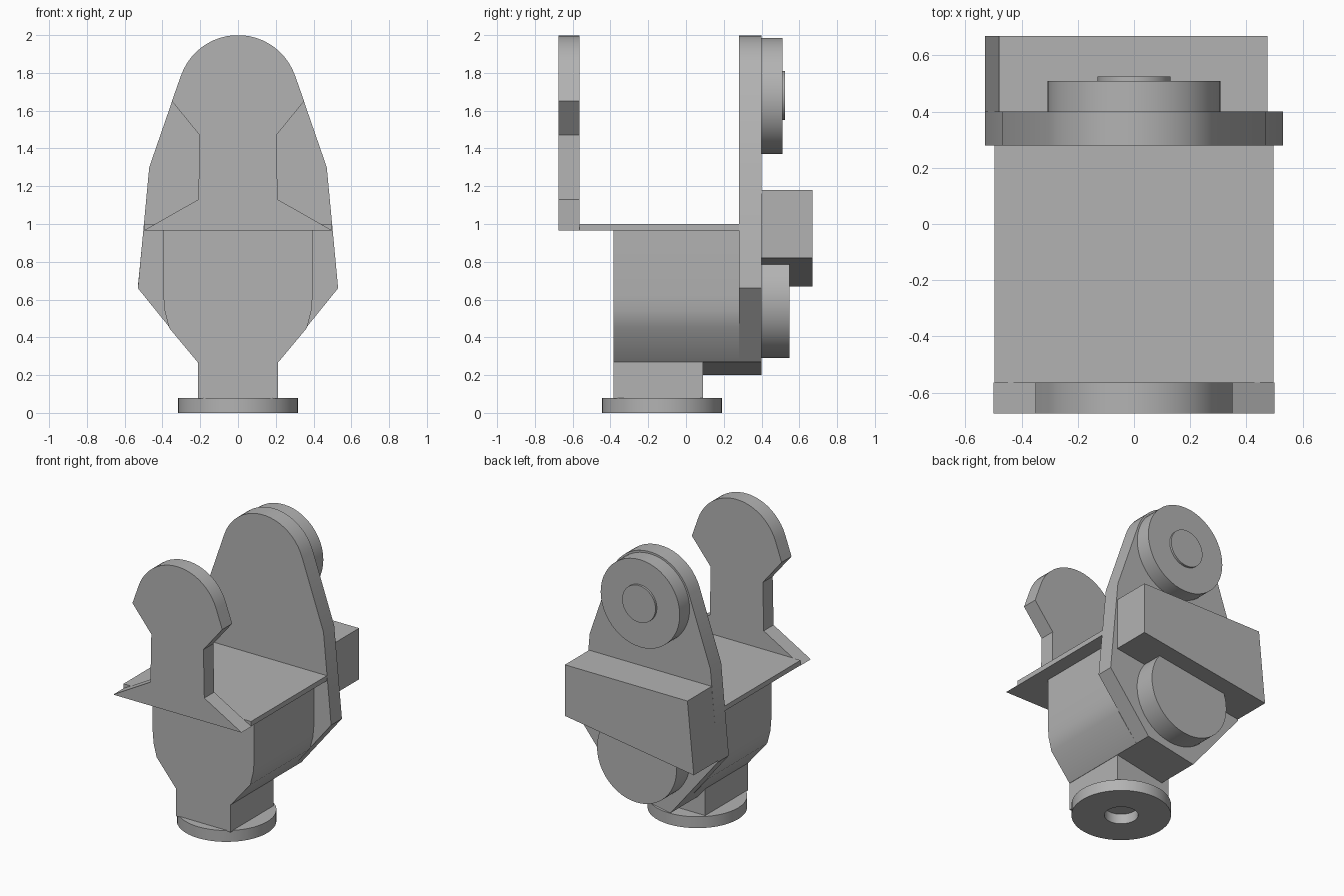
import bpy, bmesh
from math import radians, sin, cos, pi
from mathutils import Matrix, Vector

if "Cube" in bpy.data.objects:
    bpy.data.objects.remove(bpy.data.objects["Cube"], do_unlink=True)

grey = bpy.data.materials.new("plain grey")
grey.use_nodes = True
colour = (0.45, 0.45, 0.45, 1)
grey.diffuse_color = colour
grey.node_tree.nodes["Principled BSDF"].inputs["Base Color"].default_value = colour


def finish(bm, name):
    bmesh.ops.recalc_face_normals(bm, faces=bm.faces)
    mesh = bpy.data.meshes.new(name)
    bm.to_mesh(mesh)
    bm.free()
    mesh.materials.append(grey)
    obj = bpy.data.objects.new(name, mesh)
    bpy.context.collection.objects.link(obj)
    bpy.ops.object.select_all(action='DESELECT')
    obj.select_set(True)
    bpy.context.view_layer.objects.active = obj
    bpy.ops.object.shade_smooth_by_angle(angle=radians(28))
    return obj


def slab(name, outline, y0, y1):
    """Extrude an (x, z) outline from y0 to y1."""
    bm = bmesh.new()
    face = bm.faces.new([bm.verts.new((x, y0, z)) for x, z in outline])
    new = bmesh.ops.extrude_face_region(bm, geom=[face])["geom"]
    verts = [v for v in new if isinstance(v, bmesh.types.BMVert)]
    bmesh.ops.translate(bm, verts=verts, vec=(0, y1 - y0, 0))
    return finish(bm, name)


def arc(z, r, start, end, steps):
    angles = [radians(start + (end - start) * i / steps) for i in range(steps + 1)]
    return [(r * cos(a), z + r * sin(a)) for a in angles]


def mirrored(right_side):
    """Close an outline by mirroring its right half."""
    return right_side + [(-x, z) for x, z in reversed(right_side)]


def disc(name, z, r, y0, y1):
    return slab(name, arc(z, r, 0, 352.5, 47), y0, y1)


# Tall plates with a round head
head = arc(1.68, 0.32, 19, 86, 10)
back_side = [(0.157, 0.2), (0.215, 0.27), (0.53, 0.66), (0.47, 1.3)] + head
outline = mirrored(back_side)
outline[0] = outline[1]
outline = outline[1:]
slab("back_plate", outline, 0.28, 0.4)
front_side = [(0.5, 0.965), (0.21, 1.13), (0.203, 1.47), (0.35, 1.65)] + head
slab("front_plate", mirrored(front_side), -0.675, -0.565)

# Shelf joining the plates
slab("shelf", mirrored([(0.497, 0.965), (0.497, 1.0)]), -0.565, 0.28)

# Body with its sloped underside, and the neck below
flank = [(0.215, 0.27), (0.365, 0.45), (0.388, 0.54), (0.395, 0.62), (0.395, 0.965)]
slab("body", mirrored(flank), -0.385, 0.28)
slab("body_keel", [(0.215, 0.27), (-0.215, 0.27), (-0.157, 0.2)], 0.09, 0.28)
slab("neck", mirrored([(0.213, 0.075), (0.213, 0.27)]), -0.385, 0.09)

# Round base with a recess underneath
bm = bmesh.new()
bmesh.ops.create_cone(bm, cap_ends=True, segments=48, radius1=0.318, radius2=0.318,
                      depth=0.08, matrix=Matrix.Translation((0, -0.127, 0.04)))
bottom = min(bm.faces, key=lambda f: f.calc_center_median().z)
bmesh.ops.inset_region(bm, faces=[bottom], thickness=0.21)
sunk = bmesh.ops.extrude_face_region(bm, geom=[bottom])["geom"]
bmesh.ops.translate(bm, verts=[v for v in sunk if isinstance(v, bmesh.types.BMVert)],
                    vec=(0, 0, 0.07))
if bottom.is_valid:
    bmesh.ops.delete(bm, geom=[bottom], context='FACES_ONLY')
finish(bm, "base")

# Rear discs, cap and counterweight block
disc("upper_disc", 1.678, 0.308, 0.4, 0.51)
disc("upper_cap", 1.68, 0.13, 0.51, 0.525)
disc("lower_disc", 0.6, 0.31, 0.4, 0.548)
slab("rear_block", [(-0.53, 0.67), (0.475, 0.82), (0.475, 1.18), (-0.48, 1.18)], 0.4, 0.67)
